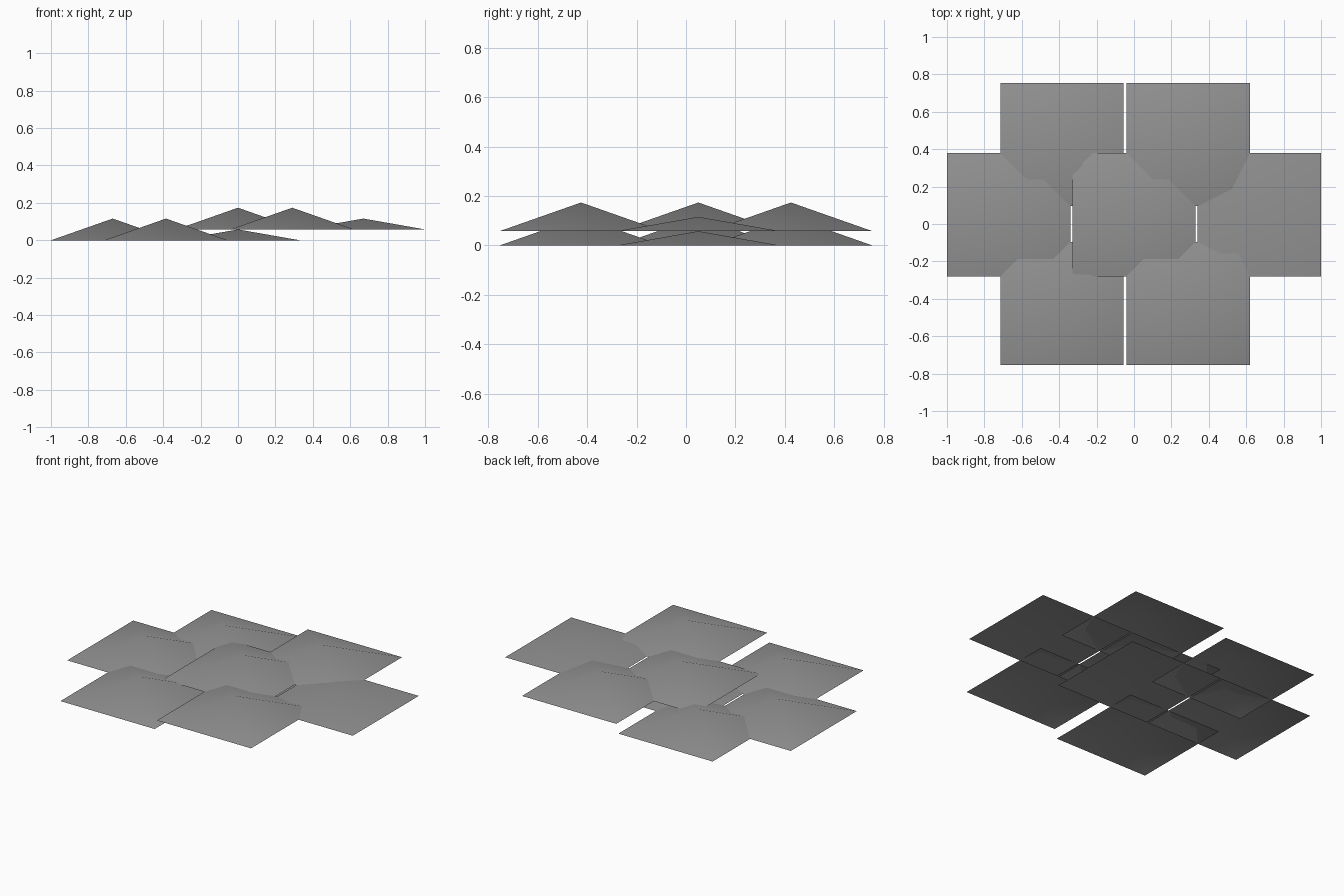
import bpy
import bmesh

cube = bpy.data.objects.get("Cube")
if cube:
    bpy.data.objects.remove(cube, do_unlink=True)

# One plain grey material
grey = bpy.data.materials.new("mid_grey")
grey.use_nodes = True
colour = (0.29, 0.29, 0.29, 1)
grey.diffuse_color = colour
grey.node_tree.nodes["Principled BSDF"].inputs["Base Color"].default_value = colour

HALF = 0.33      # half the side of each square
STEP = 0.058     # height of a low canopy and of the upper layer
TALL = 2 * STEP  # height of a full canopy


def canopy(name, x, y, base, height):
    """Open-bottomed square pyramid with a soft ridge."""
    bm = bmesh.new()
    bmesh.ops.create_grid(bm, x_segments=1, y_segments=1, size=HALF)
    apex = bmesh.ops.poke(bm, faces=bm.faces[:])["verts"][0]
    apex.co.z = height
    for face in bm.faces:
        face.smooth = True
    mesh = bpy.data.meshes.new(name)
    bm.to_mesh(mesh)
    bm.free()
    mesh.materials.append(grey)
    obj = bpy.data.objects.new(name, mesh)
    obj.location = (x, y, base)
    bpy.context.collection.objects.link(obj)


# Front and back rows: the right side sits low, the left side one step up
for row, y in (("front", -0.425), ("back", 0.425)):
    canopy(row + "_right_canopy", -0.385, y, 0, TALL)
    canopy(row + "_left_canopy", 0.29, y, STEP, TALL)

# Middle row, with a shallow canopy tucked under the centre
MID_Y = 0.05
canopy("right_canopy", -0.67, MID_Y, 0, TALL)
canopy("centre_canopy", 0, MID_Y, STEP, TALL)
canopy("centre_lower_canopy", 0, MID_Y, 0, STEP)
canopy("left_canopy", 0.67, MID_Y, STEP, STEP)
